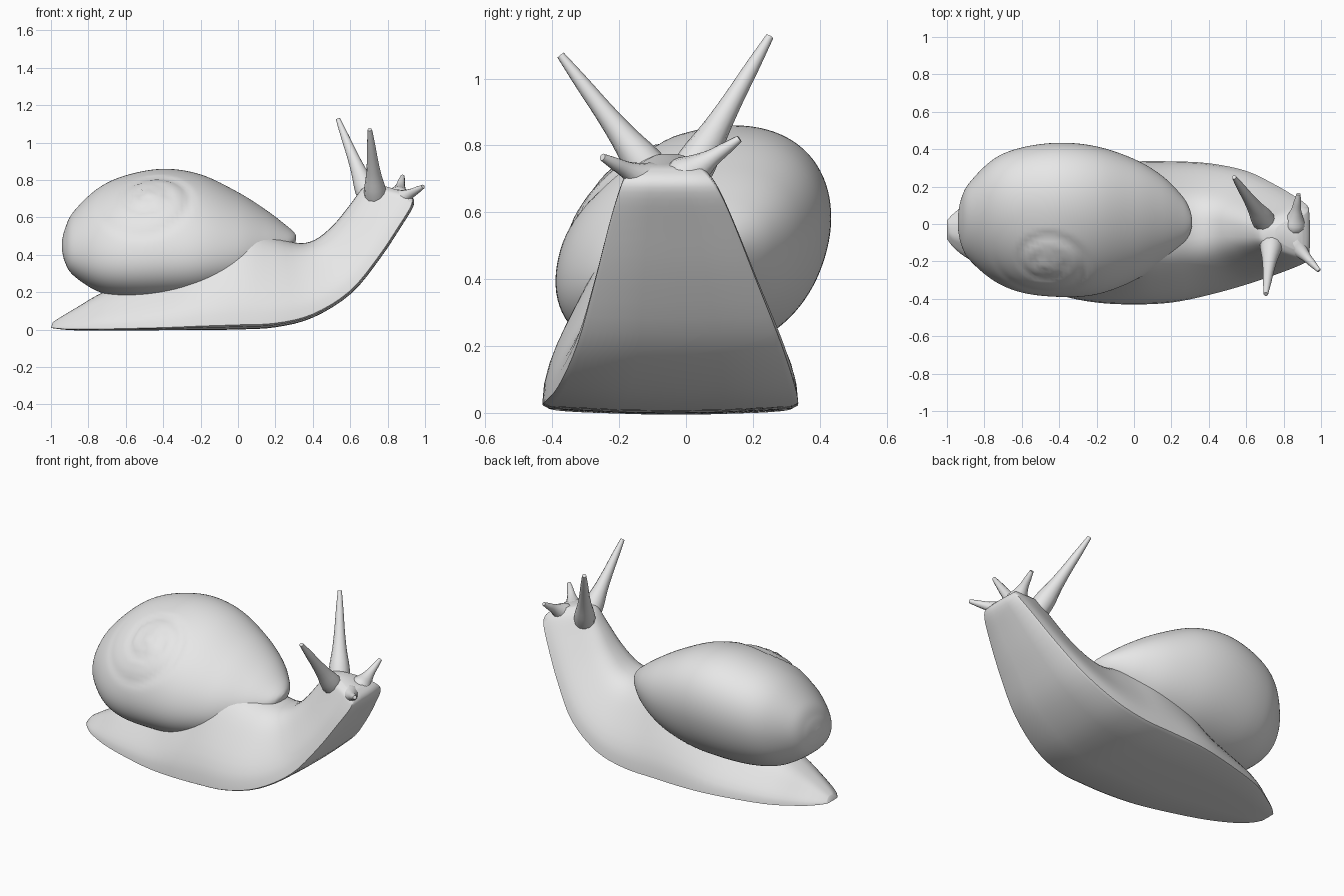
import bpy
import bmesh
from math import sin, cos, pi, atan2, log, exp, copysign
from mathutils import Vector

if "Cube" in bpy.data.objects:
    bpy.data.objects.remove(bpy.data.objects["Cube"], do_unlink=True)

GREY = (0.8, 0.8, 0.8, 1.0)
grey = bpy.data.materials.new("pale grey")
grey.use_nodes = True
grey.diffuse_color = GREY
grey.node_tree.nodes["Principled BSDF"].inputs["Base Color"].default_value = GREY


def resample(rows, steps):
    """Smooth curve through rows of numbers."""
    pts = [rows[0]] + list(rows) + [rows[-1]]
    out = []
    for i in range(1, len(pts) - 2):
        for s in range(steps):
            t = s / steps
            out.append([b + 0.5 * t * (c - a + t * (2 * a - 5 * b + 4 * c - d
                        + t * (3 * (b - c) + d - a)))
                        for a, b, c, d in zip(*pts[i - 1:i + 3])])
    out.append(list(rows[-1]))
    return out


def loft(name, rings, sharp=50):
    """Skin closed rings of points and cap both ends."""
    bm = bmesh.new()
    loops = [[bm.verts.new(p) for p in ring] for ring in rings]
    n = len(loops[0])
    for lower, upper in zip(loops, loops[1:]):
        for i in range(n):
            j = (i + 1) % n
            bm.faces.new((lower[i], lower[j], upper[j], upper[i]))
    bm.faces.new(loops[0])
    bm.faces.new(loops[-1])
    bmesh.ops.recalc_face_normals(bm, faces=bm.faces)
    mesh = bpy.data.meshes.new(name)
    bm.to_mesh(mesh)
    bm.free()
    mesh.materials.append(grey)
    obj = bpy.data.objects.new(name, mesh)
    bpy.context.collection.objects.link(obj)
    bpy.ops.object.select_all(action="DESELECT")
    obj.select_set(True)
    bpy.context.view_layer.objects.active = obj
    bpy.ops.object.shade_smooth_by_angle(angle=sharp * pi / 180)
    return obj


# Body: sole x, sole z, back x, back z, right y, left y
BODY = [
    (-1.0, .01, -.99, .04, -.08, .02),
    (-.96, .005, -.96, .06, -.13, .06),
    (-.88, .0, -.86, .12, -.19, .12),
    (-.7, .0, -.7, .21, -.28, .22),
    (-.4, .005, -.4, .32, -.38, .30),
    (-.2, .01, -.2, .48, -.42, .33),
    (0, .015, 0, .57, -.43, .335),
    (.2, .025, .17, .51, -.42, .335),
    (.4, .075, .31, .465, -.38, .325),
    (.6, .20, .41, .48, -.325, .285),
    (.75, .38, .51, .56, -.275, .215),
    (.87, .56, .6, .67, -.23, .145),
    (.93, .66, .66, .75, -.20, .10),
    (.93, .705, .70, .77, -.18, .07),
    (.895, .735, .76, .775, -.14, .04),
]


def body_ring(xb, zb, xt, zt, y0, y1, n=28):
    mid, half = (y0 + y1) / 2, (y1 - y0) / 2
    shape = []
    for i in range(n + 1):
        c = cos(pi * i / n)
        # full dome with a thin flare along the foot
        u = copysign(.78 * abs(c) ** .75 + .22 * abs(c) ** 8, c)
        shape.append((u, .02 + .98 * sin(pi * i / n)))
    shape += [(-.95, 0), (-.4, -.02), (0, -.025), (.4, -.02), (.95, 0)]
    return [(xb + (xt - xb) * t, mid + half * u, zb + (zt - zb) * t) for u, t in shape]


loft("body", [body_ring(*row) for row in resample(BODY, 4)])

# Shell: x, bottom z, top z, right y, left y
SHELL = [
    (-.942, .43, .47, -.02, .04),
    (-.925, .36, .54, -.10, .12),
    (-.88, .29, .63, -.18, .20),
    (-.75, .205, .755, -.285, .315),
    (-.6, .17, .825, -.345, .37),
    (-.4, .165, .86, -.367, .393),
    (-.2, .18, .83, -.355, .375),
    (0, .235, .735, -.285, .315),
    (.15, .32, .64, -.19, .235),
    (.255, .40, .56, -.105, .14),
    (.295, .445, .525, -.055, .08),
    (.31, .48, .505, -.01, .03),
]
APEX = Vector((-.47, -.22, .73))
AXIS = Vector((-.05, -.6, .8)).normalized()
SIDE = AXIS.cross(Vector((1, 0, 0))).normalized()
REACH = .3


def coil(p):
    """Press a spiral seam into the shell around its apex."""
    d = p - APEX
    u, v = d.dot(AXIS.cross(SIDE)), d.dot(SIDE)
    r = max((u * u + v * v) ** .5, .001)
    if r > REACH or d.dot(AXIS) < -.25:
        return p
    phase = (atan2(v, u) / (2 * pi) + log(REACH / r) / log(2.2)) % 1
    seam = min(phase, 1 - phase)
    fade = min(1, r / .06) * min(1, (REACH - r) / .08)
    lift = .02 * (1 - r / REACH) ** 2 - .012 * fade * exp(-(seam / .13) ** 2)
    return p + AXIS * lift


def shell_ring(x, z0, z1, y0, y1, n=96):
    mid, half, rise = (y0 + y1) / 2, (y1 - y0) / 2, (z1 - z0) / 2
    ring = []
    for i in range(n):
        c, s = cos(2 * pi * i / n), sin(2 * pi * i / n)
        # crown leans left, the coil side droops to the right
        w = (1 - c) / 2
        lean = half * (.33 * w * s + .36 * (1 - w) * ((1 + s) / 2) ** 2)
        side = copysign(abs(c) ** (.8 if s < 0 else 1), c)
        ring.append(coil(Vector((x, mid + half * side + lean, (z0 + z1) / 2 + rise * s))))
    return ring


loft("shell", [shell_ring(*row) for row in resample(SHELL, 8)])


def feeler(name, base, tip, radii, n=12):
    """Tapered stalk that flares where it leaves the head."""
    base, tip = Vector(base), Vector(tip)
    turn = (tip - base).to_track_quat("Z", "Y")
    rows = resample([(i / (len(radii) - 1), r) for i, r in enumerate(radii)], 3)
    loft(name, [[base.lerp(tip, t) + turn @ Vector((r * cos(2 * pi * i / n),
                                                    r * sin(2 * pi * i / n), 0))
                 for i in range(n)] for t, r in rows])


# Eye stalks and lower feelers
LONG = (.06, .06, .042, .03, .022, .012)
SHORT = (.05, .062, .042, .026, .019, .011)
feeler("right_eye_stalk", (.74, -.06, .66), (.705, -.375, 1.07), LONG)
feeler("left_eye_stalk", (.72, -.02, .66), (.535, .25, 1.125), LONG)
feeler("right_feeler", (.82, -.07, .67), (.99, -.25, .765), SHORT)
feeler("left_feeler", (.85, -.04, .68), (.88, .16, .82), SHORT)
